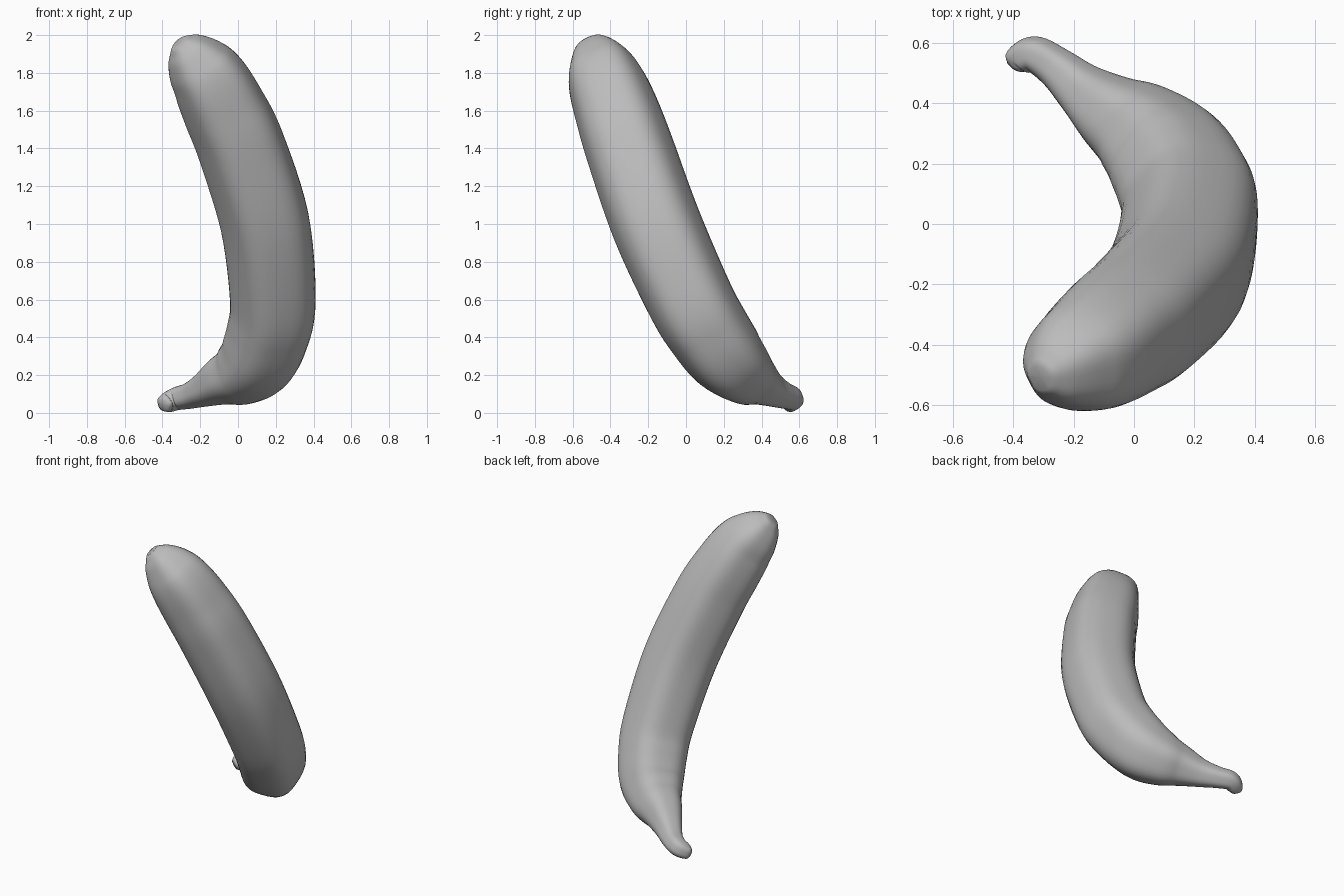
import bpy, bmesh, math
from mathutils import Vector

if "Cube" in bpy.data.objects:
    bpy.data.objects.remove(bpy.data.objects["Cube"], do_unlink=True)

SIDES, STEPS = 40, 6

# Centre line and radius (x, y, z, r), blossom end to stem
STATIONS = [
    (-.306, -.508, 1.953, .062), (-.272, -.49, 1.915, .118),
    (-.213, -.458, 1.843, .172), (-.143, -.425, 1.75, .203),
    (-.066, -.37, 1.6, .221), (.023, -.302, 1.4, .231),
    (.148, -.16, 1.0, .235), (.191, .02, .6, .227),
    (.164, .125, .42, .219), (.105, .22, .29, .205),
    (.015, .305, .213, .172), (-.08, .37, .172, .132),
    (-.175, .445, .125, .092), (-.255, .515, .093, .07),
    (-.328, .561, .076, .061), (-.375, .55, .055, .053),
    (-.39, .533, .046, .042),
]


def spline(points):
    """Smooth path through the points, keeping each radius as a 4th value."""
    p = [Vector(q) for q in points]
    p = [2 * p[0] - p[1]] + p + [2 * p[-1] - p[-2]]
    path = []
    for a, b, c, d in zip(p, p[1:], p[2:], p[3:]):
        for i in range(STEPS):
            t = i / STEPS
            path.append(b + t / 2 * (c - a + t * (2 * a - 5 * b + 4 * c - d
                                                  + t * (3 * (b - c) + d - a))))
    return path + [p[-2]]


def sweep(name, path, material):
    """Sweep a softly five-sided section along the path."""
    bm = bmesh.new()
    rings = []
    side = Vector((1, 0, 0))
    last = len(path) - 1
    for i, q in enumerate(path):
        tangent = (path[min(i + 1, last)] - path[max(i - 1, 0)]).to_3d().normalized()
        side = (side - tangent * side.dot(tangent)).normalized()
        up = side.cross(tangent)
        ring = []
        for k in range(SIDES):
            a = math.tau * k / SIDES
            r = q.w * (1 - .032 * math.cos(5 * a))
            ring.append(bm.verts.new(q.to_3d() + r * (side * math.cos(a) + up * math.sin(a))))
        rings.append(ring)
    for r0, r1 in zip(rings, rings[1:]):
        for k in range(SIDES):
            j = (k + 1) % SIDES
            bm.faces.new((r0[k], r0[j], r1[j], r1[k]))
    # Rounded caps, the blossom end slightly hollow
    for ring, inner, depth in ((rings[0], rings[1], .006), (rings[-1], rings[-2], .012)):
        centre = sum((v.co for v in ring), Vector()) / SIDES
        back = sum((v.co for v in inner), Vector()) / SIDES
        out = (centre - back).normalized()
        rim = [bm.verts.new(centre + (v.co - centre) * .7 + out * .012) for v in ring]
        tip = bm.verts.new(centre + out * depth)
        for k in range(SIDES):
            j = (k + 1) % SIDES
            bm.faces.new((ring[k], ring[j], rim[j], rim[k]))
            bm.faces.new((rim[k], rim[j], tip))
    bmesh.ops.recalc_face_normals(bm, faces=bm.faces)
    mesh = bpy.data.meshes.new(name)
    bm.to_mesh(mesh)
    bm.free()
    mesh.materials.append(material)
    obj = bpy.data.objects.new(name, mesh)
    bpy.context.collection.objects.link(obj)
    return obj


grey = bpy.data.materials.new("plain grey")
grey.use_nodes = True
grey.diffuse_color = (.5, .5, .5, 1)
grey.node_tree.nodes["Principled BSDF"].inputs["Base Color"].default_value = (.5, .5, .5, 1)

banana = sweep("banana", spline(STATIONS), grey)
bpy.context.view_layer.objects.active = banana
banana.select_set(True)
bpy.ops.object.shade_smooth_by_angle(angle=math.radians(60))
